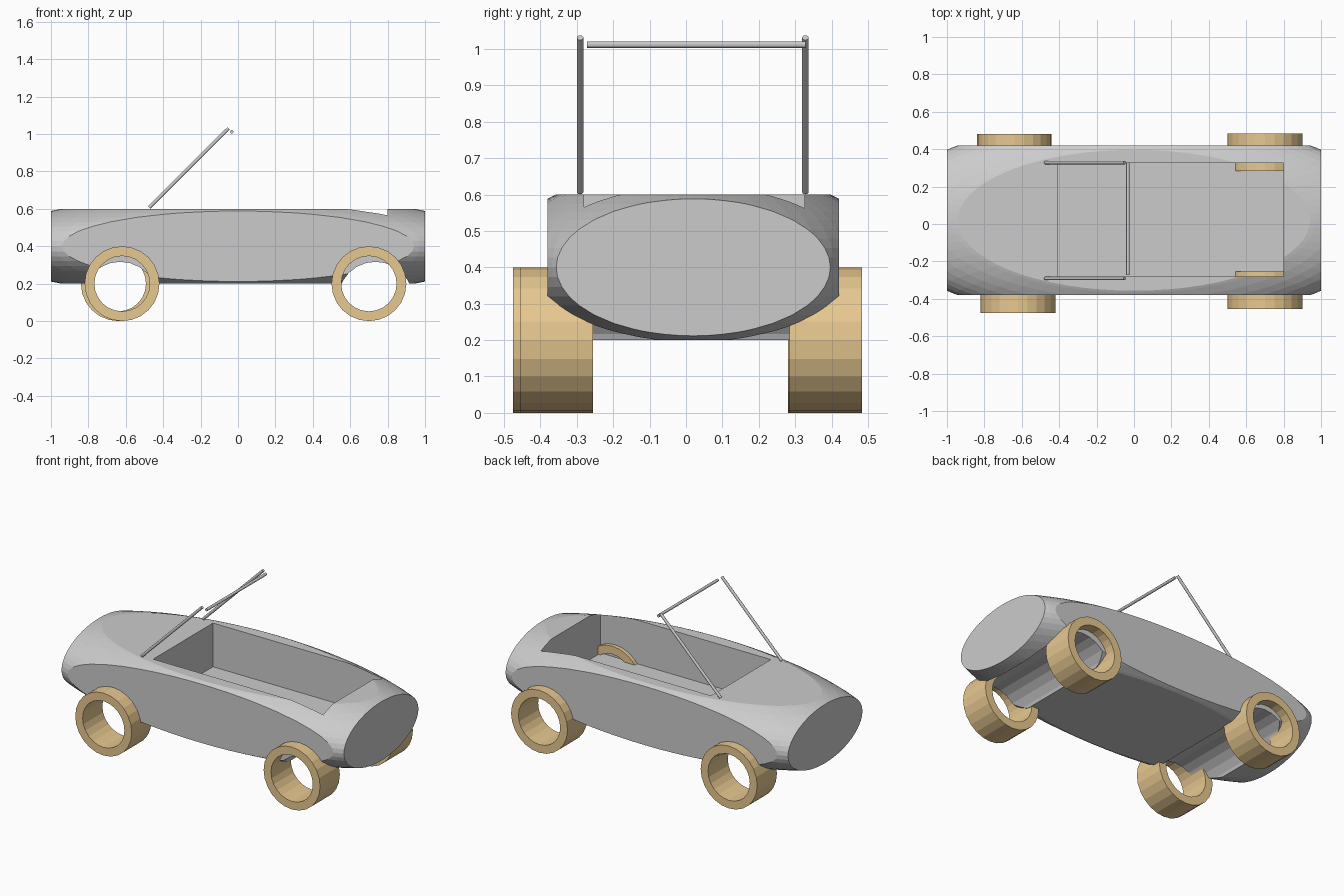
import bpy
import math
from mathutils import Vector

if "Cube" in bpy.data.objects:
    bpy.data.objects.remove(bpy.data.objects["Cube"])

CY = 0.02  # body centre line


def add_box(name, x0, x1, y0, y1, z0, z1):
    bpy.ops.mesh.primitive_cube_add(
        size=1, location=((x0 + x1) / 2, (y0 + y1) / 2, (z0 + z1) / 2))
    ob = bpy.context.object
    ob.name = name
    ob.scale = (x1 - x0, y1 - y0, z1 - z0)
    bpy.ops.object.transform_apply(location=False, rotation=False, scale=True)
    return ob


def add_rod(name, a, b, radius, sides):
    a, b = Vector(a), Vector(b)
    bpy.ops.mesh.primitive_cylinder_add(
        vertices=sides, radius=radius, depth=(b - a).length, location=(a + b) / 2)
    ob = bpy.context.object
    ob.name = name
    ob.rotation_euler = (b - a).to_track_quat('Z', 'Y').to_euler()
    return ob


def cut(target, tool, operation='DIFFERENCE'):
    tool.hide_render = True
    mod = target.modifiers.new("cut", 'BOOLEAN')
    mod.operation = operation
    mod.solver = 'EXACT'
    mod.object = tool
    bpy.context.view_layer.objects.active = target
    bpy.ops.object.modifier_apply(modifier=mod.name)
    bpy.data.objects.remove(tool, do_unlink=True)


# Body: box rounded off by a stretched sphere
body = add_box("car_body", -1, 1, CY - 0.4, CY + 0.4, 0.2, 0.6)
bpy.ops.mesh.primitive_uv_sphere_add(
    segments=64, ring_count=32, radius=1.375, location=(0, CY, 0.4))
ball = bpy.context.object
ball.scale = (1, 0.4, 0.2)
bpy.ops.object.transform_apply(location=False, rotation=False, scale=True)
cut(body, ball, 'INTERSECT')

# Open cabin
cut(body, add_box("cabin_cutter", -0.405, 0.8, -0.28, 0.325, 0.32, 0.8))

# Axle tunnels under the body
for x in (-0.63, 0.735):
    cut(body, add_rod("tunnel_cutter", (x, -0.7, 0.117), (x, 0.7, 0.117), 0.2, 24))

# Ring wheels, slightly unevenly placed
tan = bpy.data.materials.new("wheel_tan")
tan.diffuse_color = (0.8, 0.58, 0.28, 1)
tan.use_nodes = True
tan.node_tree.nodes["Principled BSDF"].inputs["Base Color"].default_value = tan.diffuse_color
for name, x, y in (("front_left_wheel", -0.62, -0.475),
                   ("back_left_wheel", -0.64, 0.28),
                   ("front_right_wheel", 0.7, -0.455),
                   ("back_right_wheel", 0.7, 0.284)):
    wheel = add_rod(name, (x, y, 0.2), (x, y + 0.2, 0.2), 0.2, 24)
    cut(wheel, add_rod("hole_cutter", (x, y - 0.1, 0.2), (x, y + 0.3, 0.2), 0.148, 24))
    wheel.data.materials.clear()
    wheel.data.materials.append(tan)

# Windscreen frame: two slanted posts and a cross bar
for name, y in (("front_post", -0.291), ("back_post", 0.328)):
    add_rod(name, (-0.475, y, 0.607), (-0.05, y, 1.031), 0.009, 16)
add_rod("cross_bar", (-0.033, -0.272, 1.012), (-0.033, 0.328, 1.012), 0.009, 16)
